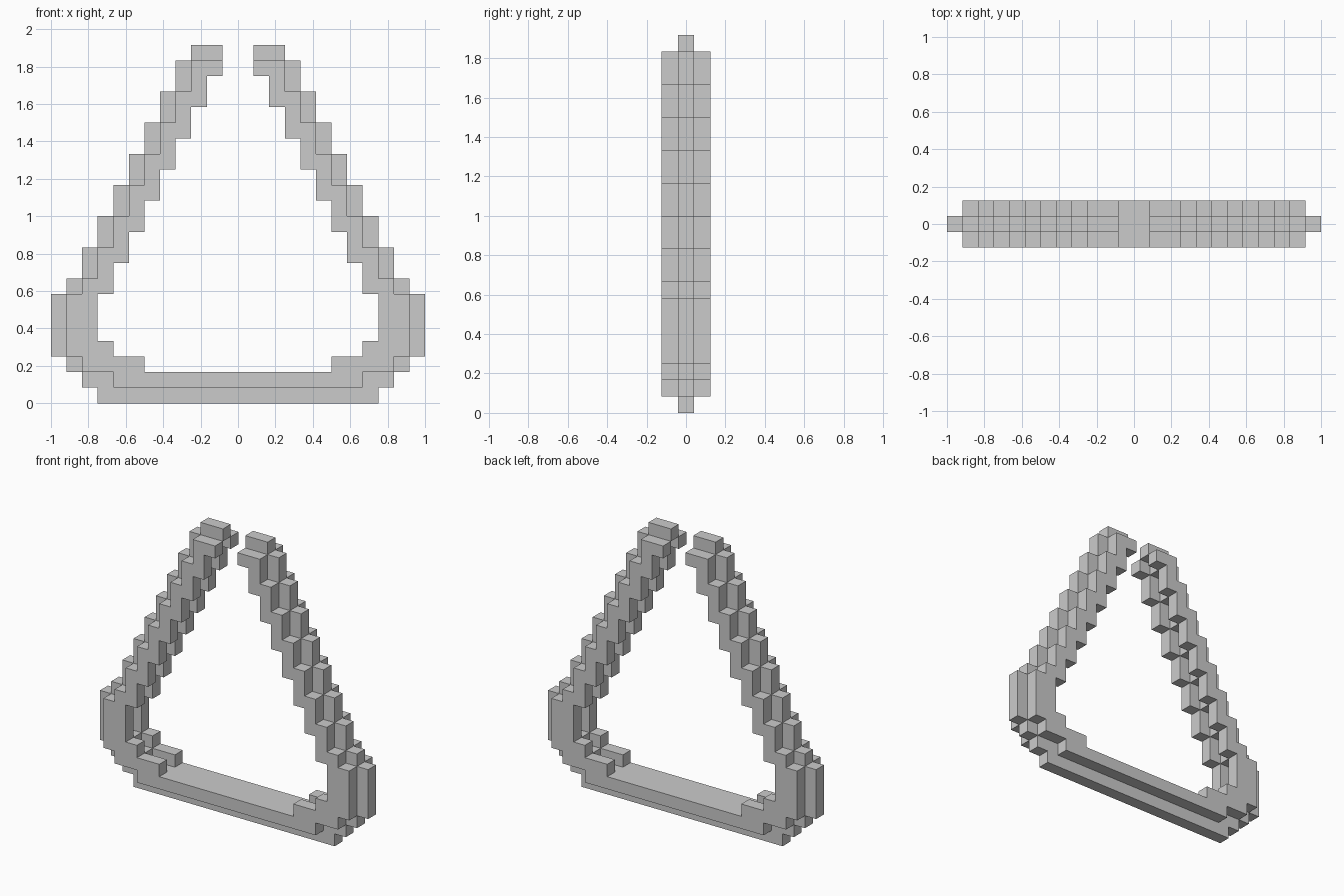
import bpy, bmesh
from mathutils import Vector

if "Cube" in bpy.data.objects:
    bpy.data.objects.remove(bpy.data.objects["Cube"])

U = 1 / 12  # block size

# Right-half extents (inner, outer) in blocks for each row, bottom to top
core = [(0, 9), (0, 10), (8, 11), (9, 12), (10, 12), (10, 12), (10, 12), (9, 11)]
side = [None, (0, 8), (6, 10), (8, 11), (9, 11), (9, 11), (9, 11), (8, 10)]
# Sloping arms: step inward one block every two rows
for row in range(8, 23):
    outer = 14 - row // 2
    inner = max(1, 8 - (row - 7) // 2)
    if row < 22:
        core.append((inner + 1, outer))
        side.append((inner, outer - 1))
    else:
        core.append((1, 3))
        side.append(None)

# Fill blocks, mirrored left/right and front/back
cells = set()
for layer, rows in ((0, core), (1, side), (-1, side)):
    for z, span in enumerate(rows):
        if span:
            for x in range(*span):
                cells.add((x, layer, z))
                cells.add((-1 - x, layer, z))

# Outer skin only: a face wherever a block meets empty space
bm = bmesh.new()
verts = {}


def corner(p):
    key = tuple(p)
    if key not in verts:
        verts[key] = bm.verts.new((p[0] * U, (p[1] - 0.5) * U, p[2] * U))
    return verts[key]


for c in sorted(cells):
    for axis in range(3):
        for sign in (0, 1):
            n = list(c)
            n[axis] += 1 if sign else -1
            if tuple(n) in cells:
                continue
            quad = []
            for a, b in ((0, 0), (1, 0), (1, 1), (0, 1)):
                p = list(c)
                p[axis] += sign
                p[(axis + 1) % 3] += a
                p[(axis + 2) % 3] += b
                quad.append(corner(p))
            bm.faces.new(quad if sign else quad[::-1])

# Merge flat areas into clean panels
bmesh.ops.dissolve_limit(bm, angle_limit=0.01, verts=bm.verts, edges=bm.edges)
mesh = bpy.data.meshes.new("triangle_frame")
bm.to_mesh(mesh)
bm.free()
frame = bpy.data.objects.new("triangle_frame", mesh)
bpy.context.collection.objects.link(frame)
